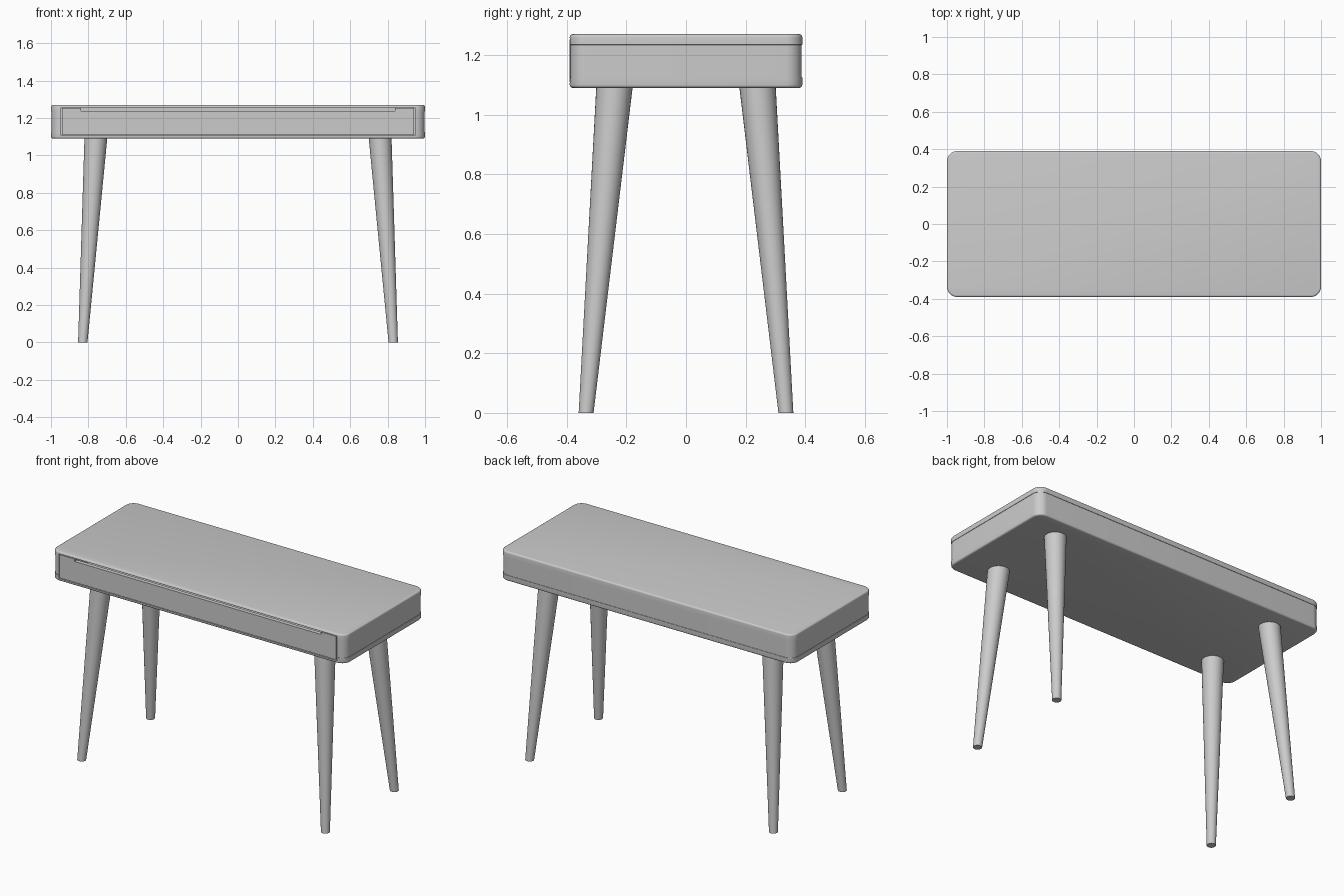
import bpy, bmesh, math

if "Cube" in bpy.data.objects:
    bpy.data.objects.remove(bpy.data.objects["Cube"])


def finish(name, bm, smooth=False):
    bmesh.ops.recalc_face_normals(bm, faces=bm.faces)
    me = bpy.data.meshes.new(name)
    bm.to_mesh(me)
    bm.free()
    ob = bpy.data.objects.new(name, me)
    bpy.context.collection.objects.link(ob)
    if smooth:
        shade(ob)
    return ob


def shade(ob):
    bpy.ops.object.select_all(action='DESELECT')
    ob.select_set(True)
    bpy.context.view_layer.objects.active = ob
    bpy.ops.object.shade_smooth_by_angle(angle=math.radians(35))


def loft(name, rings, smooth=True):
    bm = bmesh.new()
    vs = [[bm.verts.new(p) for p in r] for r in rings]
    n = len(vs[0])
    for a, b in zip(vs, vs[1:]):
        for i in range(n):
            bm.faces.new((a[i], a[(i + 1) % n], b[(i + 1) % n], b[i]))
    bm.faces.new(vs[0])
    bm.faces.new(vs[-1])
    return finish(name, bm, smooth)


def rounded_ring(z, inset, hx=1.0, hy=0.39, r=0.055, seg=10):
    pts = []
    for k, (sx, sy) in enumerate(((1, 1), (-1, 1), (-1, -1), (1, -1))):
        for i in range(seg + 1):
            a = math.pi / 2 * (k + i / seg)
            pts.append((sx * (hx - r) + (r - inset) * math.cos(a),
                        sy * (hy - r) + (r - inset) * math.sin(a), z))
    return pts


def box(name, x0, x1, y0, y1, z0, z1):
    return loft(name, [[(x0, y0, z), (x1, y0, z), (x1, y1, z), (x0, y1, z)]
                       for z in (z0, z1)], False)


# Desk body: rounded slab edges with a hair-recessed middle band
B = 0.01
arc = [(B * (1 - math.sin(t)), B * (1 - math.cos(t)))
       for t in [math.pi / 2 * i / 4 for i in range(5)]]
rings = [(1.09 + dz, ins) for ins, dz in arc]
rings += [(1.125, 0), (1.1255, 0.002), (1.2345, 0.002), (1.235, 0)]
rings += [(1.27 - dz, ins) for ins, dz in reversed(arc)]
body = loft("desk_body", [rounded_ring(z, i) for z, i in rings], False)

# Drawer cavity
cutter = box("cavity_cutter", -0.947, 0.947, -0.5, 0.35, 1.106, 1.257)
cutter.hide_render = True
mod = body.modifiers.new("cavity", 'BOOLEAN')
mod.operation, mod.solver, mod.object = 'DIFFERENCE', 'EXACT', cutter
bpy.context.view_layer.objects.active = body
bpy.ops.object.modifier_apply(modifier="cavity")
bpy.data.objects.remove(cutter)
shade(body)

# Drawer front with a shallow finger notch along the top
X, N = 0.942, 0.84
profile = [(-X, 1.11), (X, 1.11), (X, 1.253), (N, 1.253),
           (N, 1.238), (-N, 1.238), (-N, 1.253), (-X, 1.253)]
loft("drawer_front", [[(x, y, z) for x, z in profile] for y in (-0.39, -0.365)], False)

# Drawer tray
box("drawer_bottom", -0.93, 0.93, -0.365, 0.33, 1.11, 1.122)
box("drawer_back", -0.93, 0.93, 0.315, 0.33, 1.122, 1.235)
for s, side in ((-1, "left"), (1, "right")):
    xa, xb = sorted((s * 0.93, s * 0.915))
    box("drawer_side_" + side, xa, xb, -0.365, 0.315, 1.122, 1.235)

# Splayed tapered legs
for sx, side in ((-1, "left"), (1, "right")):
    for sy, end in ((-1, "front"), (1, "back")):
        leg = []
        for cx, cy, z, r in ((0.83, 0.335, 0, 0.025), (0.76, 0.24, 1.092, 0.061)):
            leg.append([(sx * cx + r * math.cos(a), sy * cy + r * math.sin(a), z)
                        for a in [math.tau * i / 32 for i in range(32)]])
        loft(f"{end}_leg_{side}", leg)
